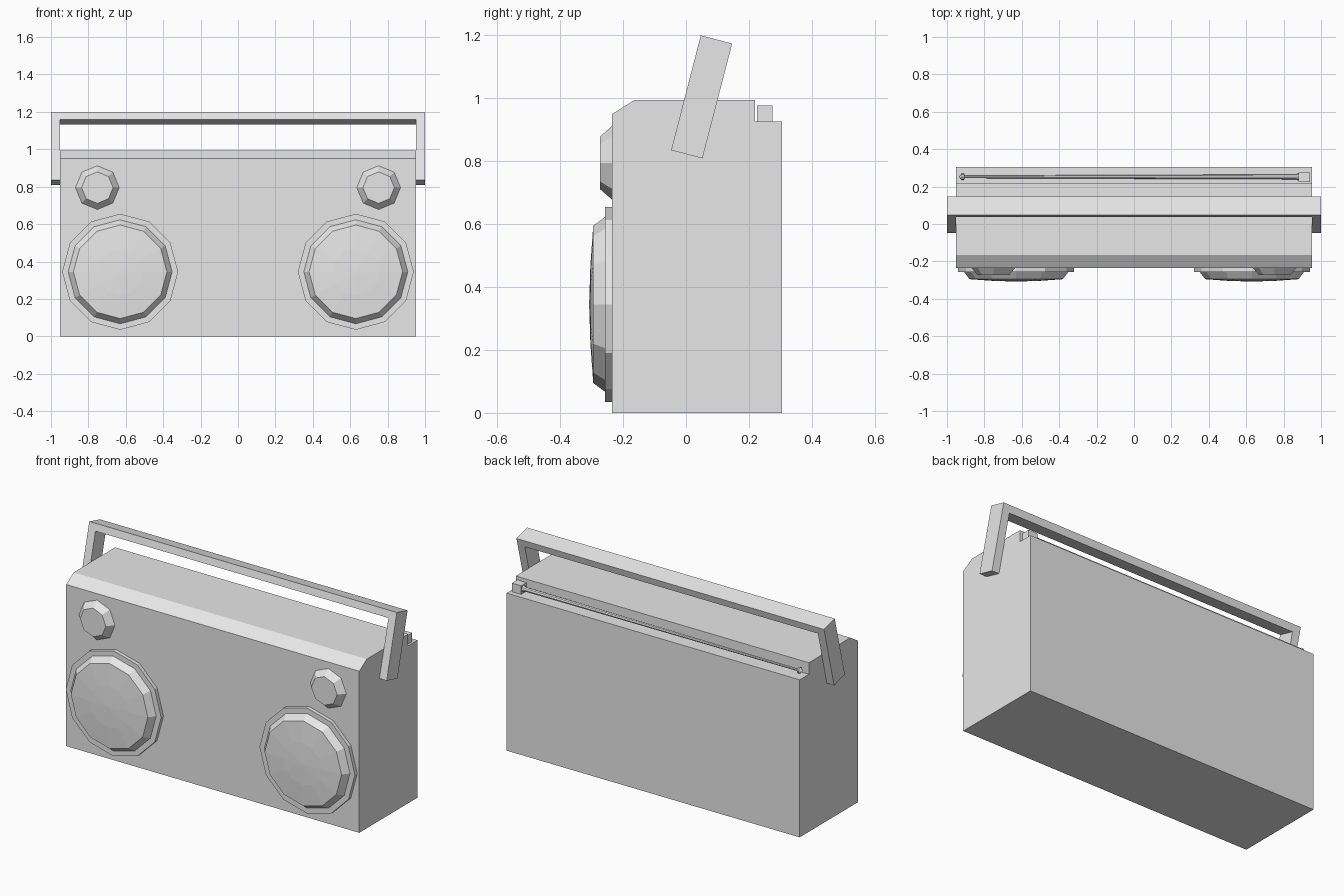
import bpy, bmesh, math
from mathutils import Matrix, Vector

if "Cube" in bpy.data.objects:
    bpy.data.objects.remove(bpy.data.objects["Cube"])

grey = bpy.data.materials.new("light_grey")
grey.use_nodes = True
grey.diffuse_color = (0.8, 0.8, 0.8, 1)
grey.node_tree.nodes["Principled BSDF"].inputs["Base Color"].default_value = grey.diffuse_color


def finish(name, bm):
    bmesh.ops.recalc_face_normals(bm, faces=bm.faces)
    mesh = bpy.data.meshes.new(name)
    bm.to_mesh(mesh)
    bm.free()
    mesh.materials.append(grey)
    obj = bpy.data.objects.new(name, mesh)
    bpy.context.collection.objects.link(obj)
    return obj


def extrude(name, points, direction):
    """Solid made by pushing a flat outline along a direction."""
    bm = bmesh.new()
    face = bm.faces.new([bm.verts.new(p) for p in points])
    new = bmesh.ops.extrude_face_region(bm, geom=[face])["geom"]
    bmesh.ops.translate(bm, vec=direction,
                        verts=[v for v in new if isinstance(v, bmesh.types.BMVert)])
    return finish(name, bm)


def lathe(name, profile, sides, start, axis):
    """Stack of (radius, distance) rings along an axis; radius 0 makes a point."""
    bm = bmesh.new()
    turn = Vector((0, 0, 1)).rotation_difference(Vector(axis)).to_matrix()
    rings = []
    for r, d in profile:
        count = sides if r else 1
        angles = [math.tau * i / sides for i in range(count)]
        rings.append([bm.verts.new(Vector(start) + turn @ Vector(
            (r * math.cos(a), r * math.sin(a), d))) for a in angles])
    for a, b in zip(rings, rings[1:]):
        for i in range(sides):
            j = (i + 1) % sides
            if len(b) == 1:
                bm.faces.new((a[i], a[j], b[0]))
            else:
                bm.faces.new((a[i], a[j], b[j], b[i]))
    for ring in (rings[0], rings[-1]):
        if len(ring) > 1:
            bm.faces.new(ring)
    return finish(name, bm)


# Case: side outline with a front chamfer and a rear step for the antenna
half = 0.953
outline = [(-0.235, 0), (0.305, 0), (0.305, 0.926), (0.22, 0.926),
           (0.22, 0.994), (-0.165, 0.994), (-0.235, 0.95)]
extrude("case", [(-half, y, z) for y, z in outline], (2 * half, 0, 0))

# Carrying handle: U frame leaning backwards
drop, bar, depth = 0.377, 0.042, 0.103
frame = [(-1, -drop), (-1, 0), (1, 0), (1, -drop),
         (half, -drop), (half, -bar), (-half, -bar), (-half, -drop)]
handle = extrude("handle", [(x, 0, z) for x, z in frame], (0, depth, 0))
handle.data.transform(Matrix.Translation((0, 0.047, 1.2))
                      @ Matrix.Rotation(math.radians(-14.5), 4, "X"))

# Speakers and knobs on both sides of the front
front = -0.235
speaker = [(0.31, 0), (0.31, 0.022), (0.278, 0.022), (0.25, 0.06),
           (0.125, 0.069), (0, 0.073)]
knob = [(0.117, 0), (0.084, 0.038)]
for side, s in (("left", 1), ("right", -1)):
    lathe(side + "_speaker", speaker, 12, (s * 0.63, front, 0.345), (0, -1, 0))
    lathe(side + "_knob", knob, 8, (s * 0.752, front, 0.795), (0, -1, 0))

# Antenna: mount block, tapered rod and pointed tip
extrude("antenna_mount", [(0.88, 0.225, 0.926), (0.88, 0.275, 0.926),
                          (0.88, 0.275, 0.977), (0.88, 0.225, 0.977)], (0.06, 0, 0))
rod = [(0.02, 0), (0.013, 0.02), (0.007, 1.79), (0.018, 1.795), (0.018, 1.805), (0, 1.82)]
lathe("antenna_rod", rod, 8, (0.885, 0.252, 0.951), (-1, 0, 0))
